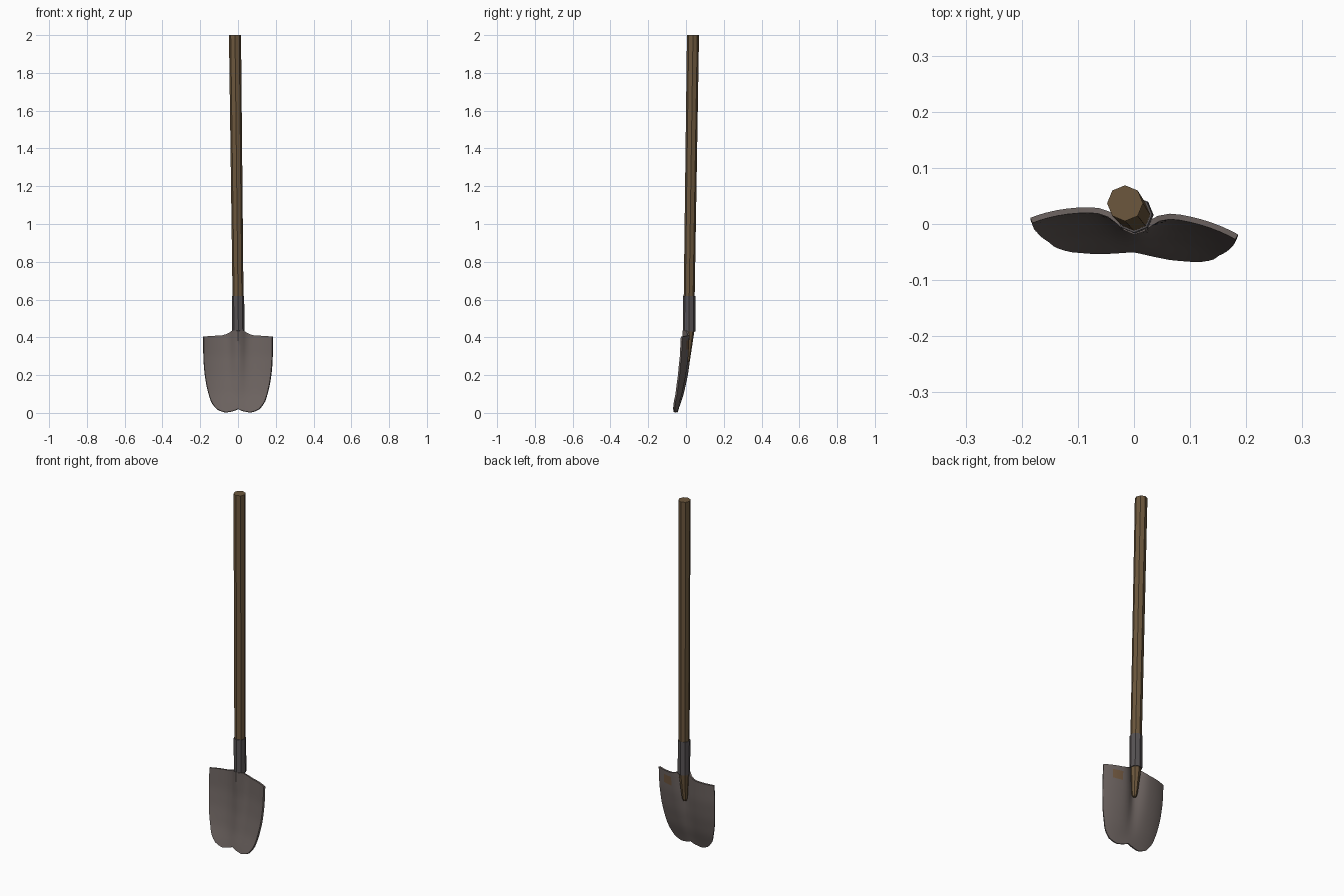
import bpy, bmesh, math

if "Cube" in bpy.data.objects:
    bpy.data.objects.remove(bpy.data.objects["Cube"])


def material(name, rgb):
    m = bpy.data.materials.new(name)
    m.diffuse_color = (*rgb, 1)
    m.use_nodes = True
    m.node_tree.nodes["Principled BSDF"].inputs["Base Color"].default_value = m.diffuse_color
    return m


wood = material("brown wood", (0.150, 0.096, 0.047))
steel = material("worn steel", (0.150, 0.124, 0.116))
dark_steel = material("dark steel", (0.095, 0.085, 0.088))
rust = material("rusty steel", (0.160, 0.095, 0.050))


def make_object(name, bm, *mats):
    bmesh.ops.recalc_face_normals(bm, faces=bm.faces)
    me = bpy.data.meshes.new(name)
    bm.to_mesh(me)
    bm.free()
    ob = bpy.data.objects.new(name, me)
    bpy.context.collection.objects.link(ob)
    for m in mats:
        me.materials.append(m)
    return ob


def loft(name, rings, mat, sides=8):
    """Eight-sided rod through rings of (z, x, y, radius)."""
    bm = bmesh.new()
    loops = []
    for z, x, y, r in rings:
        loops.append([bm.verts.new((x + r * math.cos(i * math.tau / sides),
                                    y + r * math.sin(i * math.tau / sides), z))
                      for i in range(sides)])
    for a, b in zip(loops, loops[1:]):
        for i in range(sides):
            j = (i + 1) % sides
            bm.faces.new((a[i], a[j], b[j], b[i]))
    bm.faces.new(loops[0])
    bm.faces.new(loops[-1])
    return make_object(name, bm, mat)


def lerp(table, v):
    """Piecewise linear lookup in a list of (key, value)."""
    if v <= table[0][0]:
        return table[0][1]
    for (a, p), (b, q) in zip(table, table[1:]):
        if v <= b:
            return p + (q - p) * (v - a) / (b - a)
    return table[-1][1]


# Wooden shaft, slightly tilted, with a tapered tip behind the blade
loft("handle", [(0.27, 0.002, 0.006, 0.010), (0.285, 0.002, 0.007, 0.015),
                (0.43, 0.002, 0.016, 0.028), (0.62, 0, 0.017, 0.029),
                (2.0, -0.016, 0.037, 0.032)], wood)

# Metal sleeve holding the shaft
loft("socket", [(0.43, 0.002, 0.016, 0.033), (0.62, 0, 0.017, 0.0325)], dark_steel)

# Blade: sheet between a shouldered top edge and a two-lobed bottom edge
HALF = 0.183
TOP = [(0.03, 0.435), (0.05, 0.420), (0.08, 0.411), (0.185, 0.404)]
BOTTOM_X = [(0, 0), (0.35, 0.065), (0.65, 0.11), (0.8, 0.13), (0.92, 0.143), (1, 0.148)]
BOTTOM_Z = [(0, 0.021), (0.1, 0.012), (0.2, 0.007), (0.35, 0.003), (0.5, 0.008),
            (0.65, 0.019), (0.8, 0.040), (0.92, 0.063), (1, 0.078)]
LEAN = [(0, -0.054), (0.03, -0.045), (0.1, -0.021), (0.2, 0.001),
        (0.3, 0.015), (0.41, 0.021)]


def blade_point(s, t):
    k, side = abs(s), (1 if s >= 0 else -1)
    x_top, x_bot = HALF * k, lerp(BOTTOM_X, k)
    z_top, z_bot = lerp(TOP, x_top), lerp(BOTTOM_Z, k)
    x = x_top + (x_bot - x_top) * t ** 3
    z = z_top + (z_bot - z_top) * t
    wing = 0.03 * (x / 0.185) ** 3
    channel = (0.039 * min(z, 0.42) / 0.42 - 0.004) * math.exp(-(x / 0.035) ** 2)
    y = lerp(LEAN, z) - wing - channel
    return (side * x, y - 0.08 * side * x, z)   # slight twist to one side


half = [0.08, 0.16, 0.24, 0.35, 0.45, 0.55, 0.65, 0.75, 0.85, 0.93, 1]
cols = [-s for s in reversed(half)] + [0] + half
ROWS = 16
bm = bmesh.new()
grid = [[bm.verts.new(blade_point(s, r / ROWS)) for s in cols] for r in range(ROWS + 1)]
for a, b in zip(grid, grid[1:]):
    for i in range(len(cols) - 1):
        bm.faces.new((a[i], b[i], b[i + 1], a[i + 1]))
blade = make_object("blade", bm, steel, rust)
bpy.context.view_layer.objects.active = blade
blade.select_set(True)
mod = blade.modifiers.new("thickness", 'SOLIDIFY')
mod.thickness = 0.01
mod.offset = 0
bpy.ops.object.modifier_apply(modifier=mod.name)

# Rust patch on the back of one wing
for p in blade.data.polygons:
    c = p.center
    if p.normal.y > 0.3 and 0.08 < c.x < 0.14 and 0.34 < c.z < 0.39:
        p.material_index = 1
bpy.ops.object.shade_smooth_by_angle(angle=math.radians(35))
